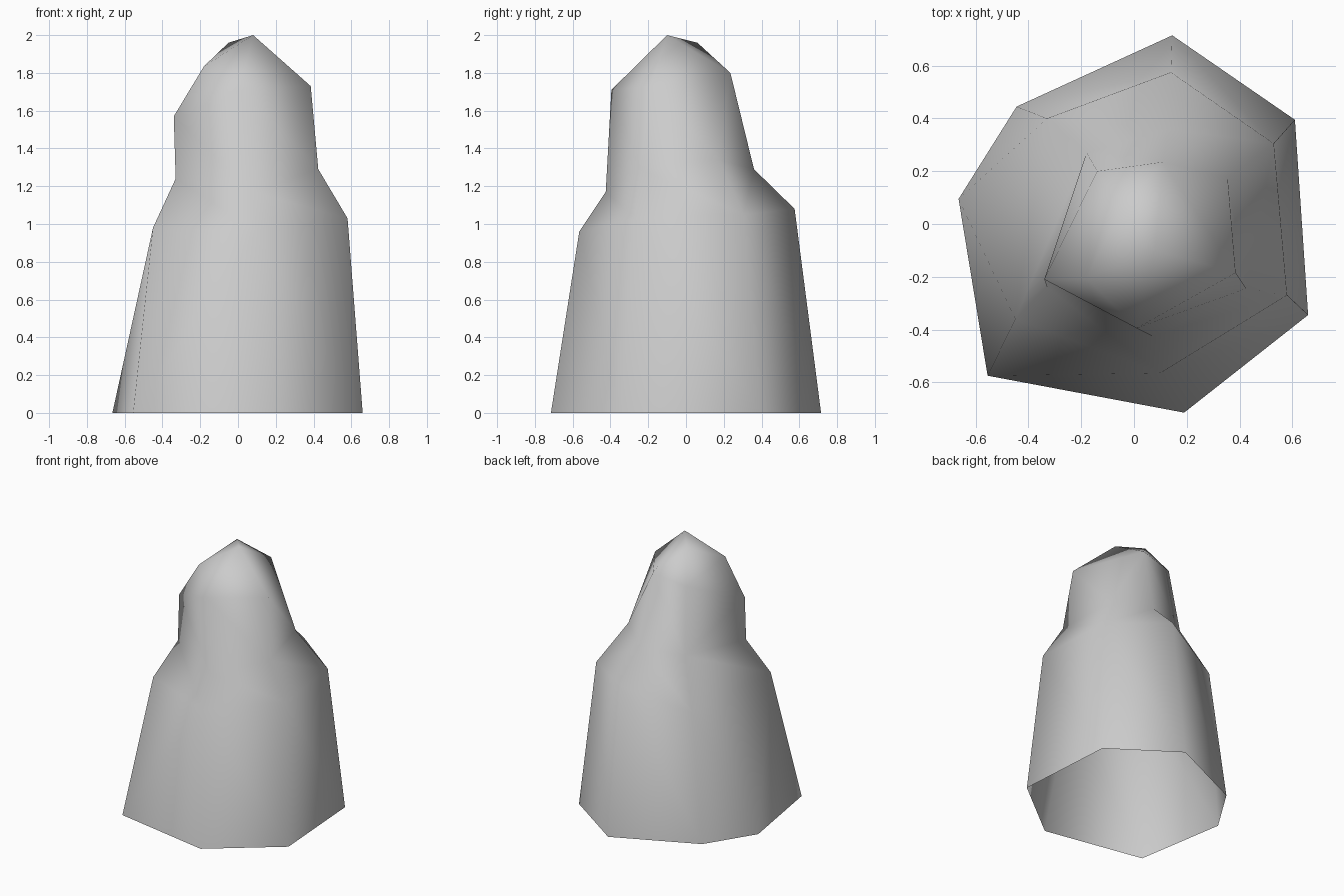
import bpy
import bmesh

default_cube = bpy.data.objects.get("Cube")
if default_cube:
    bpy.data.objects.remove(default_cube, do_unlink=True)


def make_material(name, color):
    material = bpy.data.materials.new(name)
    material.use_nodes = True
    material.diffuse_color = color
    material.node_tree.nodes["Principled BSDF"].inputs["Base Color"].default_value = color
    return material


def add_ring(bm, points):
    """Add a ring of corners, counter-clockwise from the back."""
    return [bm.verts.new(point) for point in points]


def bridge(bm, lower, upper, steps):
    """Join two rings with triangles; each step advances the (L)ower or (U)pper ring."""
    low = up = 0
    for step in steps.replace(" ", ""):
        a = lower[low % len(lower)]
        b = upper[up % len(upper)]
        if step == "L":
            low += 1
            bm.faces.new((a, lower[low % len(lower)], b))
        else:
            up += 1
            bm.faces.new((a, upper[up % len(upper)], b))


bm = bmesh.new()

# Wide seven-sided foot, open underneath
foot = add_ring(bm, [
    (.145, .715, 0), (-.445, .445, 0), (-.665, .095, 0), (-.555, -.575, 0),
    (.19, -.715, 0), (.66, -.345, 0), (.61, .395, 0)])

# Shoulder where the flanks turn inward
shoulder = add_ring(bm, [
    (.14, .575, 1.08), (-.33, .4, .935), (-.45, -.36, .98),
    (.1, -.565, .96), (.58, -.27, 1.03), (.53, .305, 1.05)])

# Neck at the start of the upper column
neck = add_ring(bm, [
    (.13, .36, 1.29), (-.18, .27, 1.27), (-.33, -.24, 1.24),
    (.07, -.425, 1.17), (.425, -.245, 1.29), (.355, .175, 1.34)])

# Brow below the peak
brow = add_ring(bm, [
    (.11, .235, 1.8), (-.14, .2, 1.755), (-.34, -.21, 1.57),
    (.01, -.395, 1.71), (.385, -.185, 1.73)])

bridge(bm, foot, shoulder, "LU LUL UL LU LU LU")
bridge(bm, shoulder, neck, "LU LU LU LU LU UL")
bridge(bm, neck, brow, "LU UL LU LU L UL")

# Peak: a blunt ridge of three corners
summit, back_peak, side_peak = add_ring(bm, [
    (.08, -.1, 2), (-.05, .06, 1.96), (-.18, -.206, 1.835)])
bridge(bm, brow, [back_peak, side_peak, summit], "LU LL UL LU")
bm.faces.new((summit, back_peak, side_peak))
bm.normal_update()

mesh = bpy.data.meshes.new("rock_pillar")
bm.to_mesh(mesh)
bm.free()
mesh.materials.append(make_material("stone grey", (.6, .6, .6, 1)))
mesh.shade_smooth()

rock = bpy.data.objects.new("rock_pillar", mesh)
bpy.context.collection.objects.link(rock)
